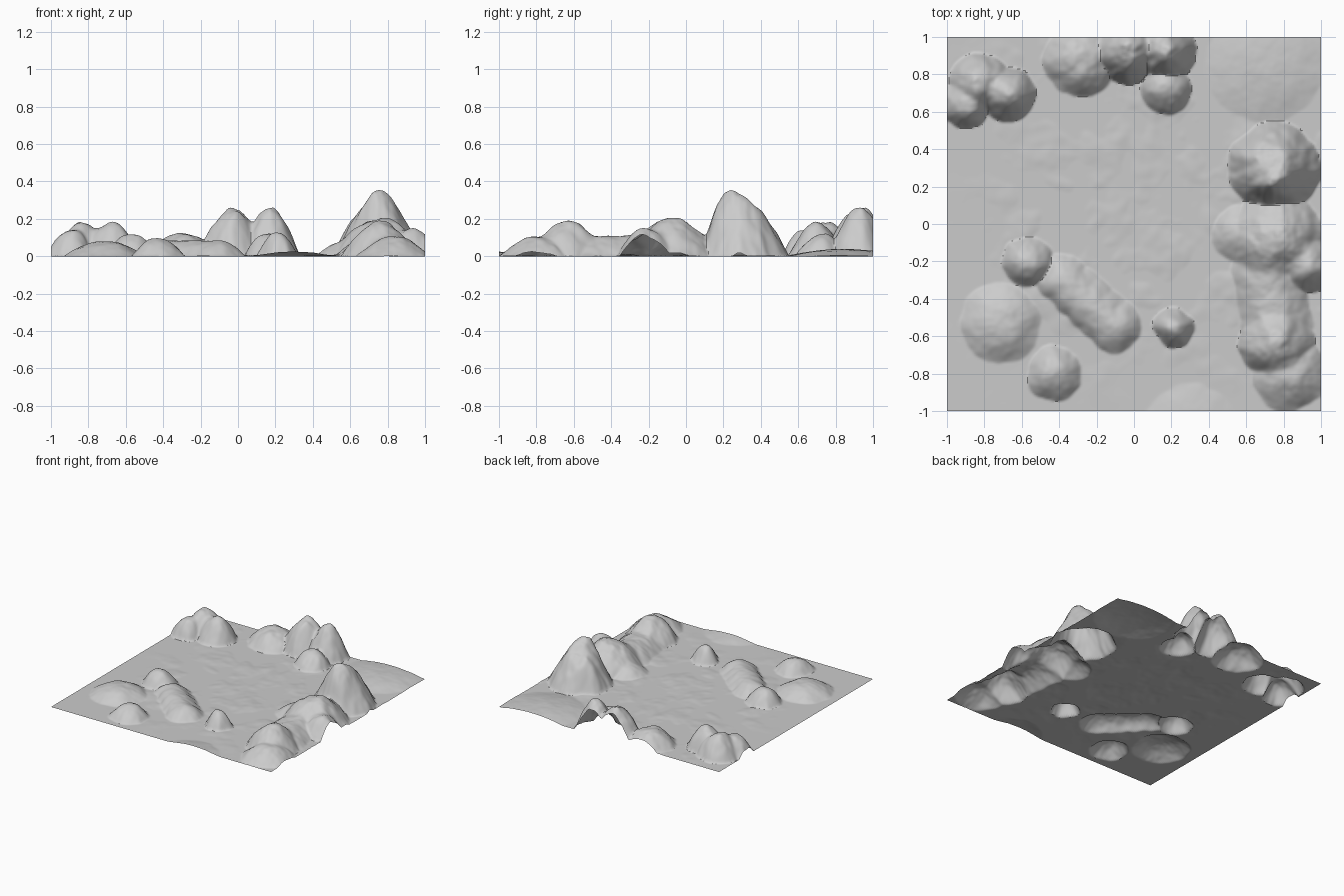
import bpy, bmesh, math
from mathutils import Vector, noise

if "Cube" in bpy.data.objects:
    bpy.data.objects.remove(bpy.data.objects["Cube"])

# round hills: centre x, centre y, radius, height
HILLS = [
    # right range, from the tall peak to the front
    (.75, .30, .25, .30), (.76, .25, .18, .345), (.76, -.08, .26, .21), (.92, -.22, .16, .15),
    (.56, -.05, .15, .08), (.76, -.63, .20, .195), (.83, -.80, .20, .11),
    # back range
    (-.03, .93, .18, .27), (.16, .93, .17, .255), (.17, .73, .14, .13), (-.29, .88, .20, .13),
    # back left mountain
    (-.82, .75, .17, .19), (-.68, .69, .15, .185), (-.90, .64, .13, .15),
    # front left hills and small cone
    (-.71, -.53, .22, .085), (-.57, -.20, .14, .12), (-.43, -.80, .15, .10), (.21, -.55, .11, .13),
    # low rough ground at the back right and the front edge
    (.70, .85, .32, .04), (.30, -1.1, .25, .03),
]


def add_ridge(a, b, radius, h, steps=5):
    """A row of equal domes between two points."""
    for i in range(steps):
        p = Vector(a).lerp(Vector(b), i / (steps - 1))
        HILLS.append((p.x, p.y, radius, h))


add_ridge((-.38, -.31), (-.11, -.54), .15, .085)   # long front left ridge
add_ridge((.72, -.25), (.76, -.50), .20, .10)      # saddle along the right range


def rough(x, y, scale, seed):
    """Layered noise, about -1 to 1."""
    p = Vector((x * scale, y * scale, seed))
    return sum(noise.noise(p * 2 ** i) / 2 ** i for i in range(3))


def height(x, y):
    # bend the outlines slightly so the domes look eroded
    wx = x + .018 * rough(x, y, 6, 3)
    wy = y + .018 * rough(x, y, 6, 8)
    total = 0
    for cx, cy, r, h in HILLS:
        d = ((wx - cx) ** 2 + (wy - cy) ** 2) / r ** 2
        if d < 1:
            total += (h * (1 - d) ** 1.1) ** 6
    hill = total ** (1 / 6) * (.97 + .08 * rough(x, y, 9, 2))
    # faint ripples on the plain, fading to flat at the left and front borders
    plain = .012 * max(0, rough(x, y, 4, 5)) * min(1, 2 * x + 2) * min(1, 2 * y + 2)
    return max(0, hill, plain)


# terrain sheet
bm = bmesh.new()
bmesh.ops.create_grid(bm, x_segments=200, y_segments=200, size=1)
for v in bm.verts:
    v.co.z = height(v.co.x, v.co.y)
mesh = bpy.data.meshes.new("terrain")
bm.to_mesh(mesh)
bm.free()
terrain = bpy.data.objects.new("terrain", mesh)
bpy.context.collection.objects.link(terrain)
bpy.context.view_layer.objects.active = terrain
terrain.select_set(True)
bpy.ops.object.shade_smooth_by_angle(angle=math.radians(40))
